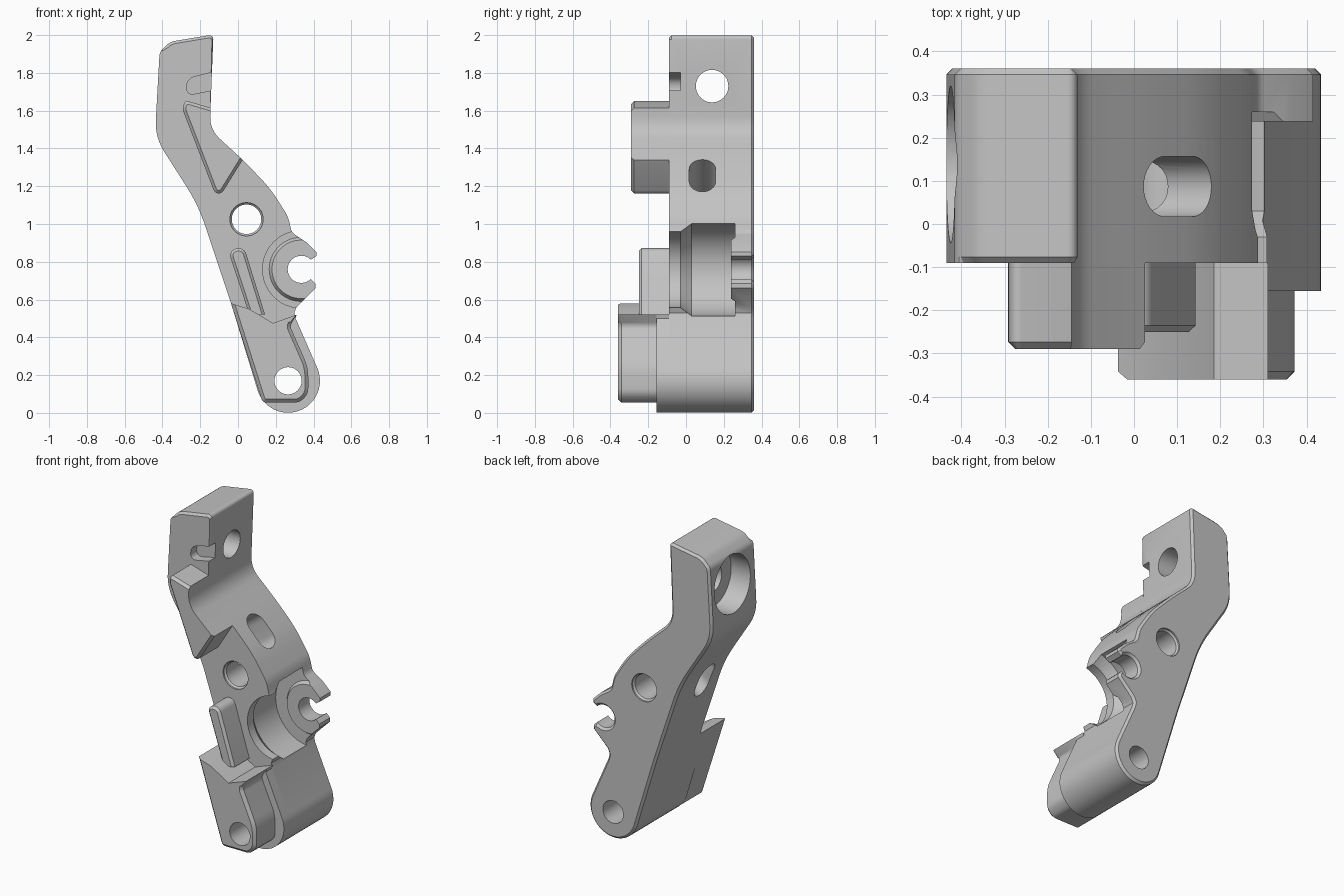
import bpy, bmesh, math
from mathutils import Vector

if "Cube" in bpy.data.objects:
    bpy.data.objects.remove(bpy.data.objects["Cube"], do_unlink=True)

GREY = (0.55, 0.55, 0.55, 1)
metal = bpy.data.materials.new("plain grey metal")
metal.use_nodes = True
metal.diffuse_color = GREY
metal.node_tree.nodes["Principled BSDF"].inputs["Base Color"].default_value = GREY

X, Y, Z = Vector((1, 0, 0)), Vector((0, 1, 0)), Vector((0, 0, 1))
FRONT, BACK = -0.09, 0.36


def arc(cx, cz, r, start, end, n=24):
    angles = [math.radians(start + (end - start) * i / n) for i in range(n + 1)]
    return [(cx + r * math.cos(a), cz + r * math.sin(a)) for a in angles]


def rounded(points, n=6):
    """Outline in which a third number rounds the corner over that length."""
    out = []
    for i, p in enumerate(points):
        c = Vector(p[:2])
        if len(p) < 3:
            out.append(tuple(c))
            continue
        d0 = (Vector(points[i - 1][:2]) - c).normalized()
        d1 = (Vector(points[(i + 1) % len(points)][:2]) - c).normalized()
        half = d0.angle(d1) / 2
        centre = c + (d0 + d1).normalized() * p[2] / math.cos(half)
        start = math.atan2(*(c + d0 * p[2] - centre).yx)
        end = math.atan2(*(c + d1 * p[2] - centre).yx)
        sweep = (end - start + math.pi) % (2 * math.pi) - math.pi
        out += arc(centre.x, centre.y, p[2] * math.tan(half),
                   math.degrees(start), math.degrees(start + sweep), n)
    return out


def inset(outline, amount, rule):
    """Move the outline's edges picked by rule inwards."""
    pts = [Vector(p) for p in outline]
    n = len(pts)
    area = sum(pts[i - 1].x * pts[i].y - pts[i].x * pts[i - 1].y for i in range(n))
    normals, dist = [], []
    for i in range(n):
        q = pts[(i + 1) % n]
        d = (q - pts[i]).normalized()
        normals.append(Vector((-d.y, d.x)) * (1 if area > 0 else -1))
        dist.append(amount if rule(*((pts[i] + q) / 2)) else 0)
    out = []
    for i in range(n):
        a, b, da, db = normals[i - 1], normals[i], dist[i - 1], dist[i]
        det = a.x * b.y - a.y * b.x
        if da == db or abs(det) < 0.5:
            move = (a + b) * (da + db) / 2 / (1 + a.dot(b))
        else:
            move = Vector((da * b.y - db * a.y, db * a.x - da * b.x)) / det
        out.append(tuple(pts[i] + move))
    return out


def make_object(name, rings):
    """Skin a stack of matching rings and close both ends."""
    bm = bmesh.new()
    rings = [[bm.verts.new(p) for p in ring] for ring in rings]
    n = len(rings[0])
    for r0, r1 in zip(rings, rings[1:]):
        for i in range(n):
            j = (i + 1) % n
            bm.faces.new((r0[i], r0[j], r1[j], r1[i]))
    bm.faces.new(rings[0])
    bm.faces.new(rings[-1])
    bmesh.ops.recalc_face_normals(bm, faces=bm.faces[:])
    mesh = bpy.data.meshes.new(name)
    bm.to_mesh(mesh)
    bm.free()
    mesh.materials.append(metal)
    obj = bpy.data.objects.new(name, mesh)
    bpy.context.collection.objects.link(obj)
    return obj


def prism(name, outline, lo, hi, chamfer=0, front=None, back=None,
          origin=Vector(), u=X, v=Z, w=Y):
    """Extrude an outline along w; front and back pick edges to chamfer."""
    layers = [(lo, outline), (hi, outline)]
    if front:
        layers = [(lo, inset(outline, chamfer, front)), (lo + chamfer, outline), layers[1]]
    if back:
        layers[-1:] = [(hi - chamfer, outline), (hi, inset(outline, chamfer, back))]
    return make_object(name, [[origin + u * a + v * b + w * t for a, b in ring]
                              for t, ring in layers])


def lathe(name, centre, axis, profile, n=48):
    """Turned solid: profile holds (distance along axis, radius)."""
    u = axis.cross(Z)
    v = axis.cross(u)
    return make_object(name, [[centre + axis * t + u * a + v * b
                               for a, b in arc(0, 0, r, 0, 360, n)[:-1]] for t, r in profile])


def cut(obj, cutters):
    for c in cutters:
        c.hide_render = True
        mod = obj.modifiers.new(c.name, 'BOOLEAN')
        mod.operation, mod.solver, mod.object = 'DIFFERENCE', 'EXACT', c
    bpy.context.view_layer.update()
    graph = bpy.context.evaluated_depsgraph_get()
    mesh = bpy.data.meshes.new_from_object(obj.evaluated_get(graph))
    obj.modifiers.clear()
    obj.data = mesh


# Shared outline pieces
foot = arc(0.265, 0.17, 0.169, 198, 384)
block_top = [(0.31, 0.52), (0.185, 0.475), (0.06, 0.55), (-0.037, 0.58)]
hook = ([(0.305, 0.5), (0.298, 0.53), (0.31, 0.56), (0.41, 0.66), (0.41, 0.685)]
        + arc(0.335, 0.76, 0.072, 315, 45)
        + [(0.415, 0.83), (0.415, 0.852)])
arm = rounded([(0.36, 0.905), (0.285, 0.955, 0.02), (0.265, 1.04, 0.03), (0.17, 1.19, 0.08),
               (0.025, 1.34, 0.08), (-0.15, 1.5, 0.07), (-0.13, 2.003, 0.025),
               (-0.36, 1.965, 0.03), (-0.415, 1.91, 0.02), (-0.44, 1.46, 0.09),
               (-0.21, 1.1, 0.12), (-0.037, 0.58)])

# Main arm plate, chamfered round the back and along the front top
body = prism("main_arm", foot + hook + arm, FRONT, BACK, 0.014,
             front=lambda x, z: z > 1.93, back=lambda x, z: True)

# Thicker lower block and its raised front pad
block = prism("lower_block", foot + [(0.305, 0.5)] + block_top, -0.155, FRONT)
pad = prism("lower_front_pad",
            rounded([(0.13, 0.055, 0.02), (0.325, 0.055, 0.025), (0.372, 0.1, 0.03),
                     (0.372, 0.24, 0.05), (0.275, 0.46, 0.02)] + block_top),
            -0.36, -0.155, 0.018, front=lambda x, z: z < 0.495)

# Slanted rail above the block
prism("slanted_rail",
      rounded([(0.06, 0.52), (-0.052, 0.86, 0.04), (0.032, 0.88, 0.04), (0.143, 0.52)]),
      -0.25, FRONT, 0.015, front=lambda x, z: z > 0.53)

# Wedge-shaped upper pad
prism("upper_front_wedge",
      rounded([(-0.145, 1.615), (-0.15, 1.5, 0.07), (0.025, 1.34), (-0.108, 1.125, 0.06),
               (-0.295, 1.61, 0.02), (-0.28, 1.655, 0.02)]),
      -0.29, FRONT, 0.016, front=lambda x, z: z < 1.3 or z > 1.6 or x < -0.16)

# Cutters: pivot holes, stepped round pocket, counterbore, slot and groove
foot_hole = lathe("foot_hole_cutter", Vector((0.265, 0, 0.17)), Y, [(-0.6, 0.072), (0.6, 0.072)])
pivot = lathe("pivot_hole_cutter", Vector((0.045, 0, 1.025)), Y,
              [(-0.2, 0.088), (-0.08, 0.088), (-0.07, 0.078),
               (0.34, 0.078), (0.35, 0.088), (0.5, 0.088)])
pocket = lathe("round_pocket_cutter", Vector((0.335, 0, 0.76)), Y,
               [(-0.12, 0.205), (-0.03, 0.205), (0.03, 0.25), (0.26, 0.25),
                (0.26, 0.17), (0.238, 0.155)])
bore = lathe("counterbore_cutter", Vector((0, 0.138, 1.73)), X,
             [(-0.6, 0.182), (-0.29, 0.182), (-0.29, 0.086), (0.2, 0.086)])
stadium = arc(0, 0.045, 0.07, 0, 180, 16) + arc(0, -0.045, 0.07, 180, 360, 16)
slot = prism("slot_cutter", stadium, -0.6, 0.3, origin=Vector((0.1, 0.087, 1.255)),
             u=Y, v=Vector((-0.6, 0, 0.8)), w=Vector((0.8, 0, 0.6)))
groove = prism("groove_cutter",
               rounded([(-0.1, 1.812), (-0.27, 1.77, 0.04), (-0.275, 1.68, 0.04), (-0.1, 1.715)]),
               -0.2, -0.03)

cut(body, [foot_hole, pivot, pocket, bore, slot, groove])
cut(block, [foot_hole])
cut(pad, [foot_hole])
for helper in (foot_hole, pivot, pocket, bore, slot, groove):
    bpy.data.objects.remove(helper, do_unlink=True)

# Smooth the rounds, keep machined edges crisp
for obj in bpy.context.collection.objects:
    if obj.type == 'MESH':
        bpy.ops.object.select_all(action='DESELECT')
        obj.select_set(True)
        bpy.context.view_layer.objects.active = obj
        bpy.ops.object.shade_smooth_by_angle(angle=math.radians(28))
